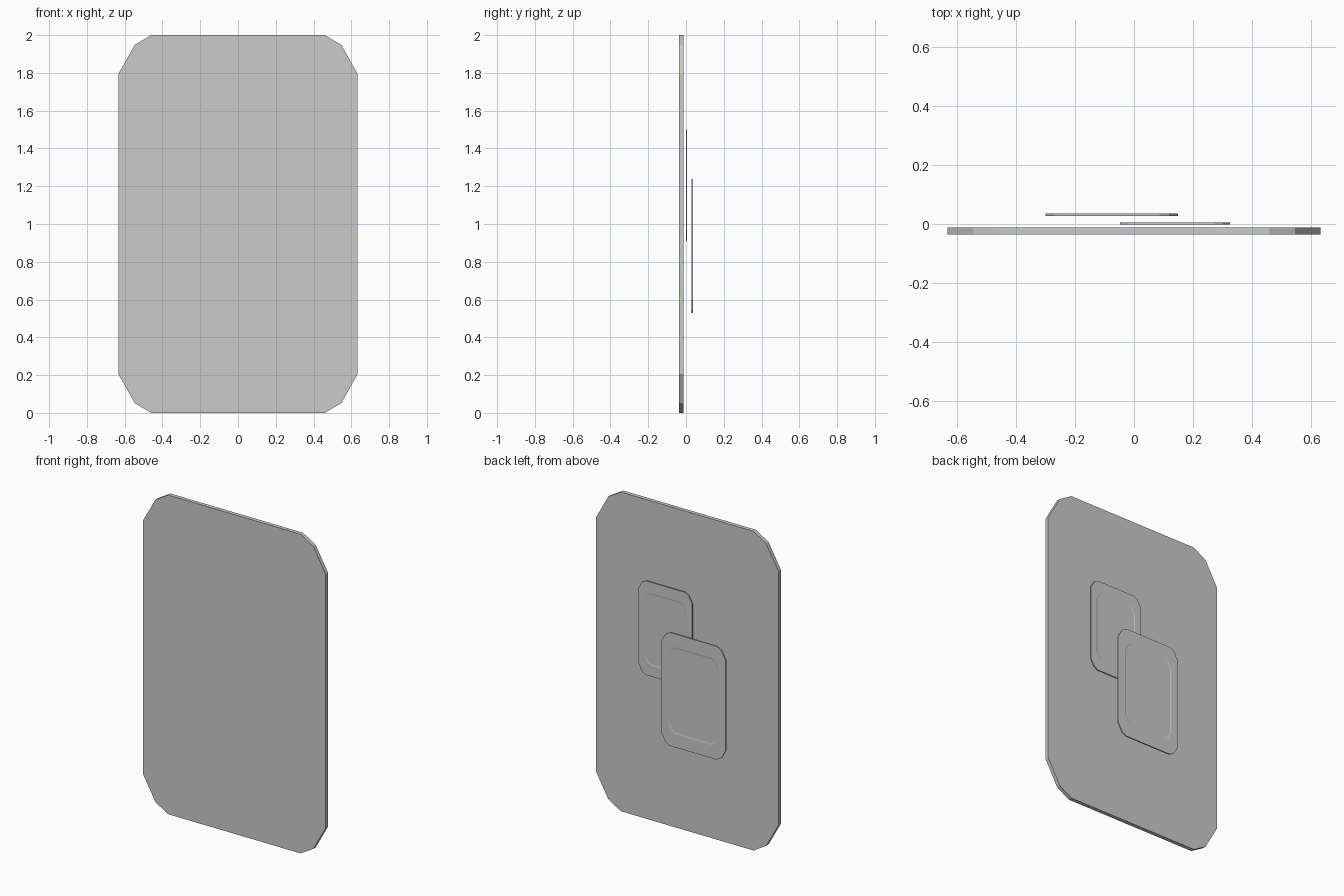
import bpy, bmesh

if "Cube" in bpy.data.objects:
    bpy.data.objects.remove(bpy.data.objects["Cube"])

# Corner-cut outline of the large panel, one quadrant about its centre
QUAD = [(0.633, 0.795), (0.547, 0.948), (0.46, 1.0)]


def outline(scale):
    q = QUAD
    pts = q + [(-x, z) for x, z in reversed(q)]
    pts += [(-x, -z) for x, z in q] + [(x, -z) for x, z in reversed(q)]
    return [(x * scale, z * scale) for x, z in pts]


def plate(name, cx, cz, half_h, y_front, y_back, recess=None):
    """Solid plate; recess is a list of (outline factor, depth) rings on the back."""
    bm = bmesh.new()
    rings = [(1.0, y_front), (1.0, y_back)]
    for factor, depth in recess or []:
        rings.append((factor, y_back - depth))
    loops = [[bm.verts.new((cx + x, y, cz + z)) for x, z in outline(half_h * f)]
             for f, y in rings]
    for a, b in zip(loops, loops[1:]):
        n = len(a)
        for i in range(n):
            j = (i + 1) % n
            bm.faces.new((a[i], a[j], b[j], b[i]))
    bm.faces.new(loops[0])
    bm.faces.new(loops[-1])
    bmesh.ops.recalc_face_normals(bm, faces=bm.faces)
    mesh = bpy.data.meshes.new(name)
    bm.to_mesh(mesh)
    bm.free()
    obj = bpy.data.objects.new(name, mesh)
    bpy.context.collection.objects.link(obj)
    return obj


# Large plain panel at the front
plate("main_panel", 0, 1.0, 1.0, -0.036, -0.012)

# Two smaller panels floating behind it, each with a shallow recessed field
field = [(0.77, 0.0), (0.74, 0.0015)]
plate("small_panel", 0.14, 1.205, 0.295, -0.001, 0.005, field)
plate("medium_panel", -0.076, 0.883, 0.355, 0.028, 0.036, field)
